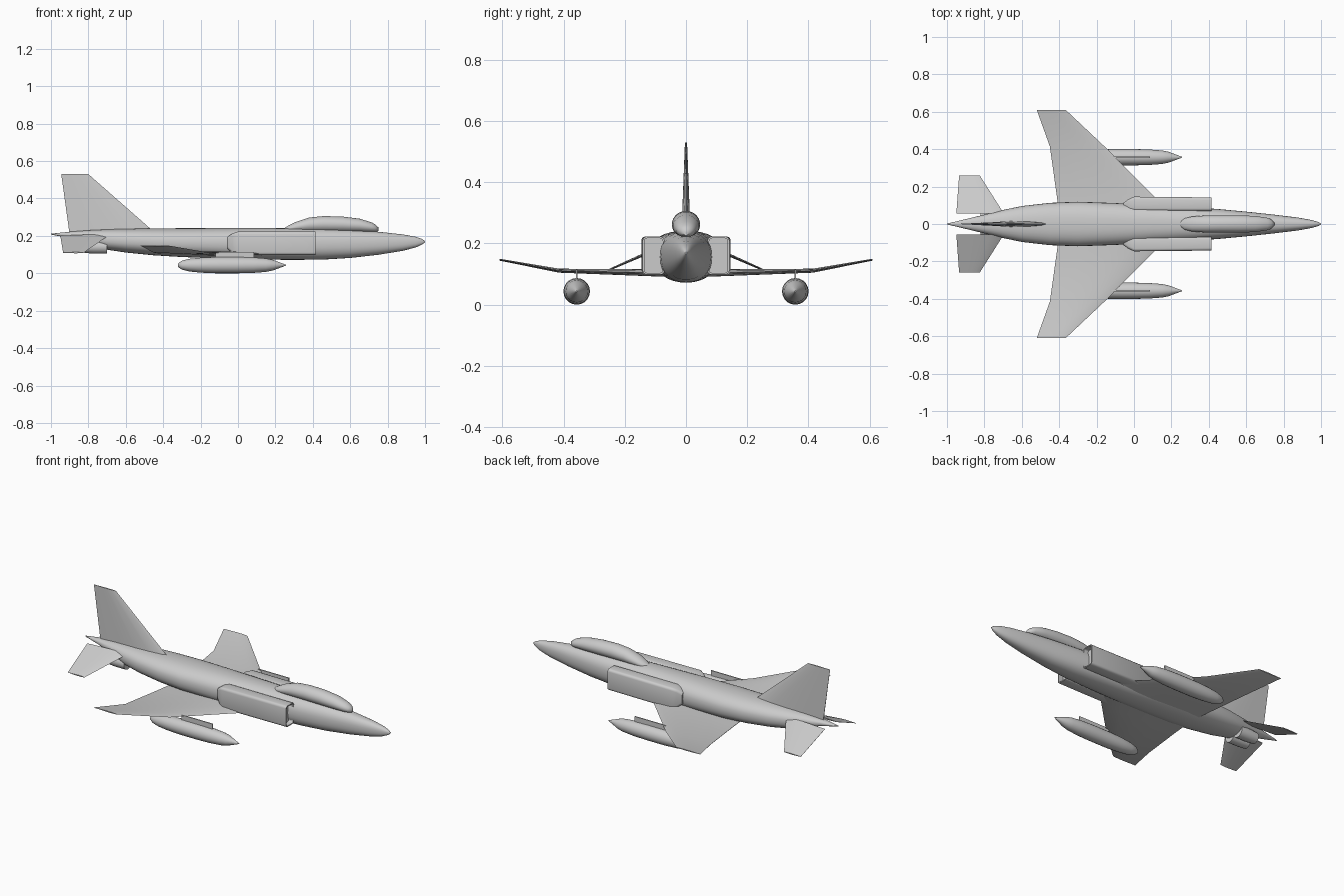
import bpy, bmesh, math

if "Cube" in bpy.data.objects:
    bpy.data.objects.remove(bpy.data.objects["Cube"])

grey = bpy.data.materials.new("light grey paint")
grey.diffuse_color = (0.6, 0.6, 0.6, 1)
grey.use_nodes = True
grey.node_tree.nodes["Principled BSDF"].inputs["Base Color"].default_value = grey.diffuse_color


def make(name, bm, mirror=False, angle=35):
    bmesh.ops.recalc_face_normals(bm, faces=bm.faces[:])
    me = bpy.data.meshes.new(name)
    bm.to_mesh(me)
    bm.free()
    me.materials.append(grey)
    ob = bpy.data.objects.new(name, me)
    bpy.context.collection.objects.link(ob)
    bpy.ops.object.select_all(action='DESELECT')
    ob.select_set(True)
    bpy.context.view_layer.objects.active = ob
    bpy.ops.object.shade_smooth_by_angle(angle=math.radians(angle))
    if mirror:
        m = ob.modifiers.new("Mirror", 'MIRROR')
        m.use_axis = (False, True, False)
    return ob


def loft(rings):
    """Skin a list of equal-length point rings and cap both ends."""
    bm = bmesh.new()
    rows = [[bm.verts.new(p) for p in r] for r in rings]
    n = len(rows[0])
    for a, b in zip(rows, rows[1:]):
        for i in range(n):
            j = (i + 1) % n
            bm.faces.new((a[i], a[j], b[j], b[i]))
    caps = [bm.faces.new(rows[0]), bm.faces.new(rows[-1])]
    return bm, caps


def oval(x, yc, hw, z0, z1, power=2.0, n=32):
    """Rounded cross-section at x, from z0 to z1."""
    pts = []
    for i in range(n):
        a = 2 * math.pi * i / n
        c, s = math.cos(a), math.sin(a)
        e = 2 / power
        pts.append((x, yc + hw * math.copysign(abs(c) ** e, c),
                    (z0 + z1) / 2 + (z1 - z0) / 2 * math.copysign(abs(s) ** e, s)))
    return pts


FOIL = [(0, 0), (.06, .5), (.25, .95), (.45, 1), (.7, .6), (1, .1)]


def foil_ring(le, te, y, z, t, vertical=False):
    """Thin wing section between leading and trailing edge."""
    side = [(le + (te - le) * f, h * t / 2) for f, h in FOIL]
    loop = side + [(x, -h) for x, h in reversed(side[1:])]
    return [(x, y + h, z) if vertical else (x, y, z + h) for x, h in loop]


# fuselage: x, half width, bottom, top
body = [(1.0, .003, .166, .172), (.985, .011, .154, .183), (.95, .021, .138, .195),
        (.88, .034, .120, .208), (.75, .050, .099, .222), (.6, .066, .082, .232),
        (.45, .080, .073, .238), (.3, .090, .072, .241), (.1, .100, .073, .242),
        (-.1, .112, .079, .242), (-.3, .119, .087, .241), (-.45, .113, .096, .240),
        (-.6, .096, .111, .238), (-.7, .075, .126, .235), (-.8, .050, .155, .230),
        (-.9, .026, .188, .222), (-1.0, .002, .207, .212)]
bm, _ = loft([oval(x, 0, w, b, t, 2.35) for x, w, b, t in body])
make("fuselage", bm)

# canopy: x, half width, bottom, top
glass = [(.75, .008, .226, .246), (.735, .024, .222, .260), (.715, .033, .220, .272),
         (.65, .043, .220, .292), (.56, .046, .220, .303), (.46, .046, .220, .306),
         (.38, .045, .220, .298), (.31, .040, .220, .275), (.27, .030, .220, .255),
         (.245, .014, .222, .240)]
bm, _ = loft([oval(x, 0, w, b, t) for x, w, b, t in glass])
make("canopy", bm, angle=50)


# air intakes: rounded boxes with a recessed mouth
def rounded_box(x, y0, y1, z0, z1, r=.014):
    pts = []
    for k, (cy, cz) in enumerate([(y1 - r, z1 - r), (y0 + r, z1 - r),
                                  (y0 + r, z0 + r), (y1 - r, z0 + r)]):
        for i in range(4):
            a = math.pi / 2 * (k + i / 3)
            pts.append((x, cy + r * math.cos(a), cz + r * math.sin(a)))
    return pts


bm, caps = loft([rounded_box(.415, .07, .142, .098, .223),
                 rounded_box(.0, .07, .146, .098, .223),
                 rounded_box(-.03, .07, .132, .108, .213),
                 rounded_box(-.055, .07, .115, .13, .195)])
bmesh.ops.recalc_face_normals(bm, faces=bm.faces[:])
mouth = caps[0]
bmesh.ops.inset_region(bm, faces=[mouth], thickness=.006)
ext = bmesh.ops.extrude_face_region(bm, geom=[mouth])
bmesh.ops.translate(bm, vec=(-.03, 0, 0),
                    verts=[v for v in ext["geom"] if isinstance(v, bmesh.types.BMVert)])
if mouth.is_valid:
    bmesh.ops.delete(bm, geom=[mouth], context='FACES_ONLY')
make("air_intakes", bm, True)

# main wings with upturned outer panels
bm, _ = loft([foil_ring(.22, -.40, .04, .103, .026),
              foil_ring(.11, -.412, .145, .105, .022),
              foil_ring(-.158, -.45, .415, .111, .013),
              foil_ring(-.365, -.52, .61, .147, .006)])
make("wings", bm, True, 20)

# drooping tailplanes
bm, _ = loft([foil_ring(-.695, -.95, .055, .200, .014),
              foil_ring(-.825, -.935, .26, .110, .006)])
make("tailplanes", bm, True, 20)

# tail fin
bm, _ = loft([foil_ring(-.43, -.90, 0, .205, .032, True),
              foil_ring(-.80, -.945, 0, .53, .007, True)])
make("tail_fin", bm, False, 20)

# engine nozzles, hollow at the back
noz = [(-.70, .036), (-.77, .036), (-.82, .032), (-.82, .027), (-.78, .025)]
bm, _ = loft([oval(x, .034, r, .141 - r, .141 + r, n=20) for x, r in noz])
make("engine_nozzles", bm, True)

# drop tanks
tank = [(.257, .002), (.185, .029), (.15, .036), (.08, .0415), (0, .0435), (-.12, .0435),
        (-.20, .040), (-.26, .034), (-.30, .024), (-.318, .012), (-.322, .003)]
bm, _ = loft([oval(x, .357, r, .0435 - r, .0435 + r, n=20) for x, r in tank])
make("drop_tanks", bm, True)

# pylons
bm = bmesh.new()
bmesh.ops.create_cube(bm, size=1)
for v in bm.verts:
    v.co = (-.0175 + v.co.x * .205, .357 + v.co.y * .006, .095 + v.co.z * .04)
make("tank_pylons", bm, True)
